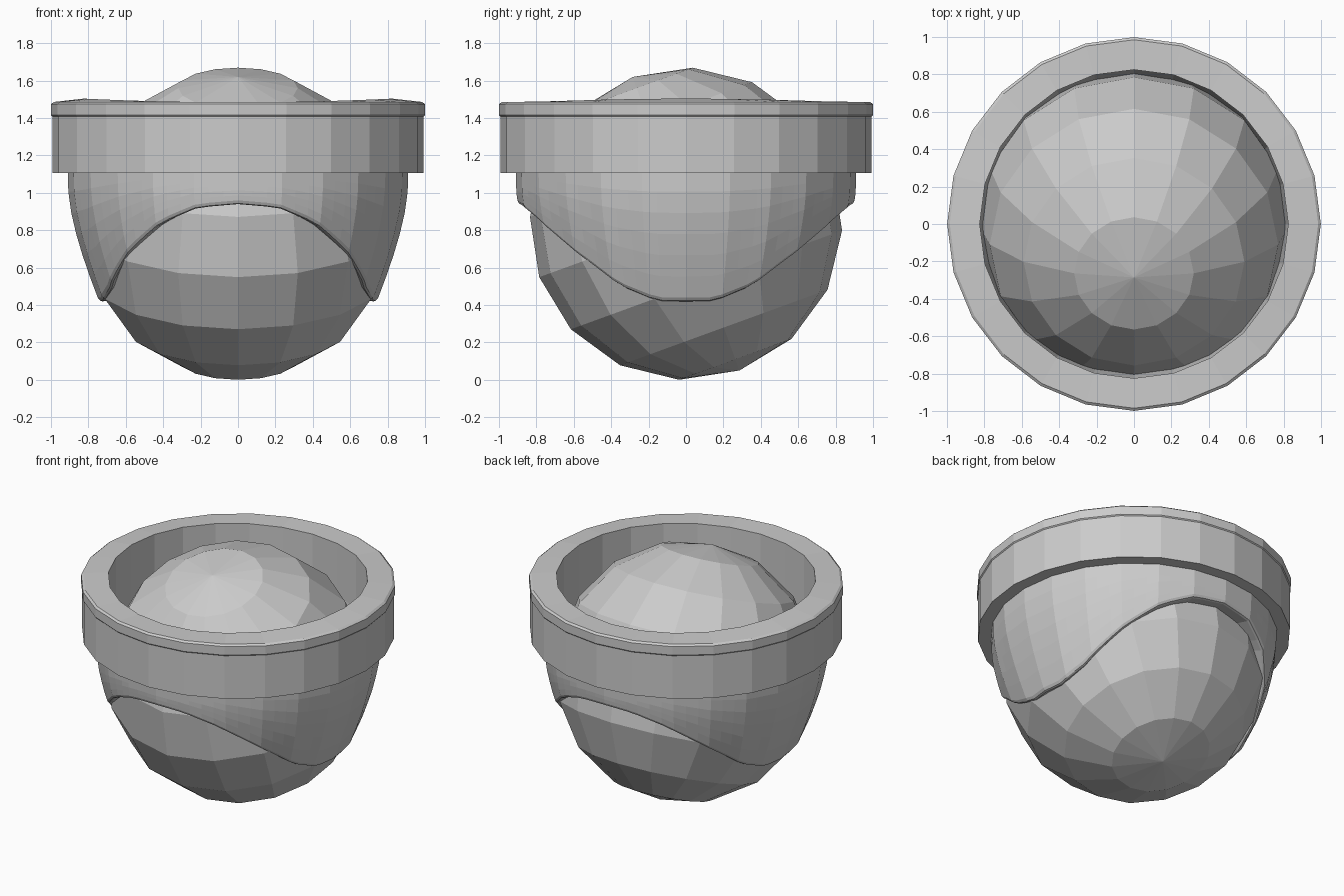
import bpy, bmesh, math

if "Cube" in bpy.data.objects:
    bpy.data.objects.remove(bpy.data.objects["Cube"])

TAU = 2 * math.pi


def interp(table, x):
    """Piecewise-linear lookup in a sorted table of (x, value)."""
    if x <= table[0][0]:
        return table[0][1]
    for (x0, v0), (x1, v1) in zip(table, table[1:]):
        if x <= x1:
            return v0 + (v1 - v0) * (x - x0) / (x1 - x0)
    return table[-1][1]


def loft(name, columns, profile):
    """Sweep a closed (radius, z) profile, which may vary with angle, around z."""
    bm = bmesh.new()
    cols = []
    step = TAU / 24
    for i in range(columns):
        a = TAU * i / columns
        # keep in-between columns on the flats of a 24-sided polygon
        off = (a + 1e-9) % step - step / 2
        flat = math.cos(step / 2) / math.cos(off)
        cols.append([bm.verts.new((r * flat * math.cos(a), r * flat * math.sin(a), z))
                     for r, z in profile(a)])
    n = len(cols[0])
    for i in range(columns):
        p, q = cols[i], cols[(i + 1) % columns]
        for j in range(n):
            k = (j + 1) % n
            bm.faces.new((p[j], q[j], q[k], p[k]))
    bmesh.ops.recalc_face_normals(bm, faces=bm.faces)
    mesh = bpy.data.meshes.new(name)
    bm.to_mesh(mesh)
    bm.free()
    ob = bpy.data.objects.new(name, mesh)
    bpy.context.collection.objects.link(ob)
    return ob


# Tilted low-poly ball
bpy.ops.mesh.primitive_uv_sphere_add(segments=16, ring_count=8, radius=0.835,
                                     location=(0, 0, 0.835),
                                     rotation=(math.radians(20), 0, 0))
bpy.context.object.name = "ball"


# Collar with a slightly wider top band and a lip that rises at the sides
def collar_profile(a):
    lip = 1.484 + 0.02 * math.cos(a) ** 2
    return [(0.825, lip), (0.985, 1.486), (0.999, 1.475), (0.999, 1.415),
            (0.993, 1.408), (0.993, 1.107), (0.86, 1.107), (0.825, 1.12)]


loft("collar", 24, collar_profile)

# Lower shell, hanging low at the sides and arched at the front and back
OUTER = [(0.40, 0.735), (0.60, 0.81), (0.75, 0.858), (0.90, 0.893), (1.0, 0.907), (1.12, 0.91)]
EDGE = [(0, 0.42), (12, 0.422), (27, 0.50), (46, 0.69), (62, 0.84), (76, 0.922), (90, 0.94)]


def shell_profile(a):
    quarter = math.degrees(math.atan2(abs(math.sin(a)), abs(math.cos(a))))
    edge = interp(EDGE, quarter)
    start = edge + 0.02
    pts = []
    for i in range(7):
        z = 1.12 + (start - 1.12) * i / 6
        pts.append((interp(OUTER, z), z))
    # rounded rim turning in towards the ball
    ball = math.sqrt(0.835 ** 2 - (edge - 0.835) ** 2)
    r = interp(OUTER, edge)
    pts += [(r - 0.005, edge + 0.004), (r - 0.018, edge), (ball - 0.03, edge + 0.01)]
    # inner wall back up to the collar
    pts += [(0.80, max(edge + 0.03, 0.85)), (0.825, 1.12)]
    return pts


loft("shell", 72, shell_profile)
